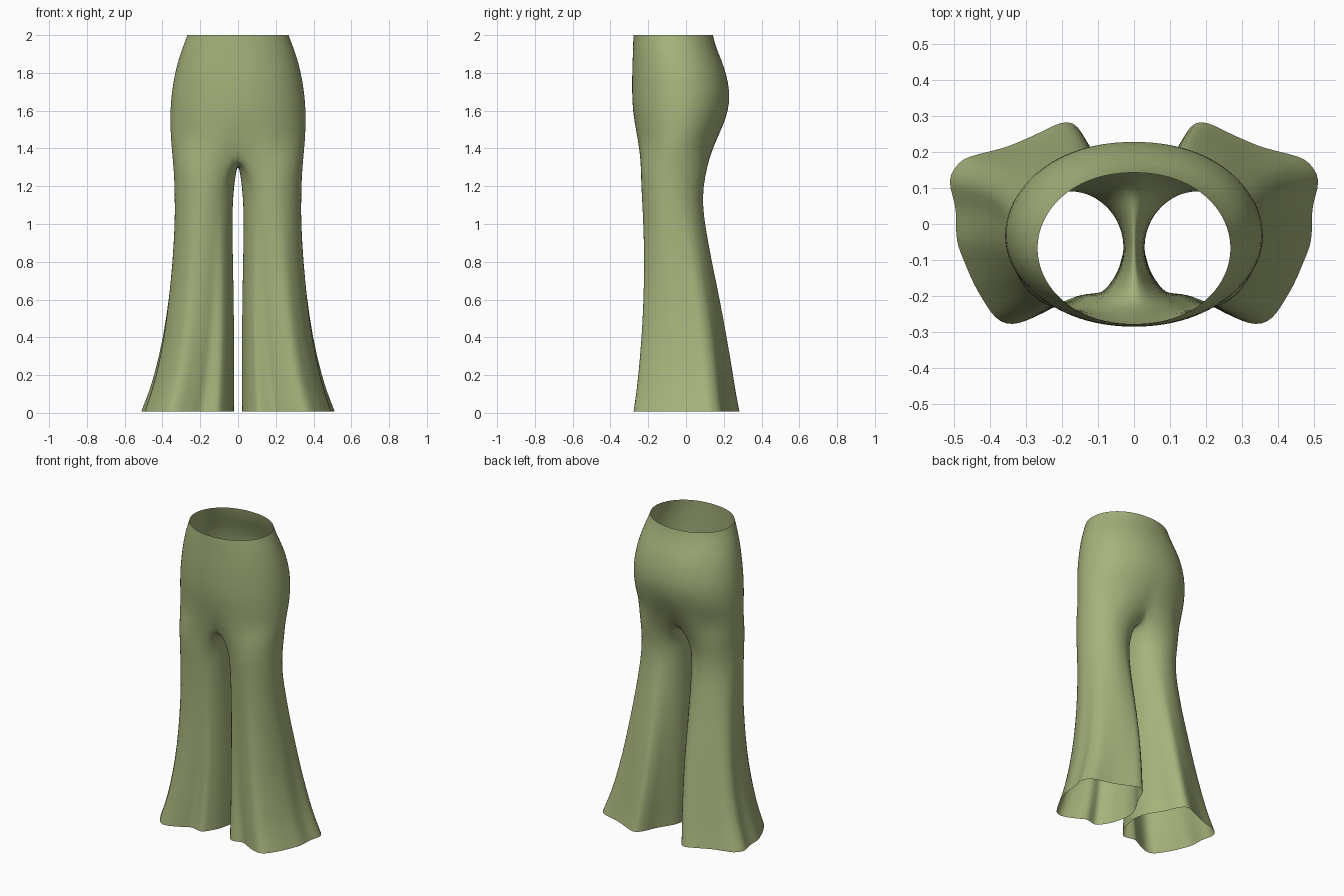
import bpy, bmesh, math

if "Cube" in bpy.data.objects:
    bpy.data.objects.remove(bpy.data.objects["Cube"])

fabric = bpy.data.materials.new("olive fabric")
fabric.diffuse_color = (0.38, 0.45, 0.20, 1)
fabric.use_nodes = True
fabric.node_tree.nodes["Principled BSDF"].inputs["Base Color"].default_value = fabric.diffuse_color

# Height, half width, front y, back y
TORSO = [(2.0, .268, -.278, .143), (1.96, .283, -.28, .152), (1.92, .298, -.281, .166),
         (1.86, .318, -.283, .19), (1.8, .333, -.285, .212), (1.7, .351, -.286, .233),
         (1.6, .359, -.282, .226), (1.5, .358, -.269, .195), (1.42, .353, -.257, .153)]
# Height, inner x, outer x, front y, back y
LEG = [(1.3, .006, .341, -.243, .112), (1.2, .021, .336, -.237, .092), (1.1, .028, .335, -.231, .089),
       (1.0, .03, .335, -.226, .1), (.8, .027, .346, -.221, .137), (.6, .022, .367, -.225, .18),
       (.4, .02, .398, -.236, .217), (.2, .02, .446, -.254, .25), (.1, .02, .48, -.266, .266),
       (.008, .02, .517, -.28, .285)]
# Hem outline of one leg, with its folds
HEM = [(.49, .05), (.517, .13), (.47, .18), (.35, .21), (.28, .24), (.2, .28), (.17, .285),
       (.13, .23), (.11, .17), (.035, .05), (.02, -.04), (.05, -.15), (.105, -.235),
       (.185, -.205), (.23, -.235), (.32, -.278), (.36, -.278), (.385, -.26), (.44, -.17), (.49, -.05)]
N, J = 48, 17                        # points round a leg, outer columns each side


def polar_hem():
    pts = []
    for x, y in HEM:
        u, v = (x - .2685) / .2485, (y - .0025) / .2825
        pts.append((math.atan2(v, u) % math.tau, math.hypot(u, v)))
    return sorted(pts)


POLAR = polar_hem()


def hem_point(a):
    """Point of the hem outline, in unit-box coordinates, in direction a."""
    a %= math.tau
    for k in range(len(POLAR)):
        a0, r0 = POLAR[k - 1]
        a1, r1 = POLAR[k]
        if k == 0:
            a0 -= math.tau
        b = a - math.tau if (k == 0 and a > a1) else a
        if a0 <= b <= a1:
            p = (r0 * math.cos(a0), r0 * math.sin(a0))
            q = (r1 * math.cos(a1), r1 * math.sin(a1))
            dx, dy = q[0] - p[0], q[1] - p[1]
            c, s = math.cos(a), math.sin(a)
            r = (p[0] * dy - p[1] * dx) / (c * dy - s * dx)
            return r * c, r * s
    return math.cos(a), math.sin(a)


def torso_arc(z, hx, yf, yb):
    cy, ry = (yf + yb) / 2, (yb - yf) / 2
    arc = []
    for j in range(-J, J + 1):
        t = j / J * math.pi / 2
        x = 0 if abs(j) == J else hx * math.cos(t) ** .94
        arc.append((x, cy + ry * math.sin(t), z))
    return arc


def leg_ring(z, xi, xo, yf, yb):
    f = max(0, 1 - z / 1.1) ** .9
    ring = []
    for j in range(-J, N - J):
        a = j * math.tau / N
        u, v = hem_point(a)
        u, v = u * f + math.cos(a) * (1 - f), v * f + math.sin(a) * (1 - f)
        ring.append((u, v))
    us, vs = [p[0] for p in ring], [p[1] for p in ring]
    fit = lambda w, ws, lo, hi: lo + (hi - lo) * (w - min(ws)) / (max(ws) - min(ws))
    return [(fit(u, us, xi, xo), fit(v, vs, yf, yb), z) for u, v in ring]


def skin(bm, a, b, closed):
    n = min(len(a), len(b))
    for i in range(n if closed else n - 1):
        k = (i + 1) % n
        bm.faces.new((a[i], b[i], b[k], a[k]))


def finish(name, bm, crotch=False):
    # Mirror the half, weld the centre seam
    dup = bmesh.ops.duplicate(bm, geom=bm.verts[:] + bm.edges[:] + bm.faces[:])["geom"]
    for v in dup:
        if isinstance(v, bmesh.types.BMVert):
            v.co.x = -v.co.x
    bmesh.ops.reverse_faces(bm, faces=[f for f in dup if isinstance(f, bmesh.types.BMFace)])
    bmesh.ops.remove_doubles(bm, verts=[v for v in bm.verts if abs(v.co.x) < 1e-5], dist=1e-4)
    if crotch:
        soft = [v for v in bm.verts if 1.25 < v.co.z < 1.55 and abs(v.co.x) < .2]
        for _ in range(3):
            bmesh.ops.smooth_vert(bm, verts=soft, factor=.5,
                                  use_axis_x=True, use_axis_y=True, use_axis_z=True)
    me = bpy.data.meshes.new(name)
    bm.to_mesh(me)
    bm.free()
    me.materials.append(fabric)
    for p in me.polygons:
        p.use_smooth = True
    ob = bpy.data.objects.new(name, me)
    bpy.context.collection.objects.link(ob)
    sub = ob.modifiers.new("smooth", 'SUBSURF')
    sub.levels = sub.render_levels = 1


# Waistband
bm = bmesh.new()
rows = [[bm.verts.new(p) for p in torso_arc(*r)] for r in TORSO[:3]]
for a, b in zip(rows, rows[1:]):
    skin(bm, a, b, False)
finish("waistband", bm)

# Hips and flared legs
bm = bmesh.new()
rows = [[bm.verts.new(p) for p in torso_arc(*r)] for r in TORSO[2:]]
for a, b in zip(rows, rows[1:]):
    skin(bm, a, b, False)
# Crotch seam closes the lowest hip row into a leg ring
z, hx, yf, yb = TORSO[-1]
count = N - 2 * J - 1
seam = []
for i in range(1, count + 1):
    s = 1 - 2 * i / (count + 1)
    seam.append(bm.verts.new((0, (yf + yb) / 2 + s * (yb - yf) / 2, 1.335 + (z - 1.335) * s * s)))
prev = rows[-1] + seam
for r in LEG:
    ring = [bm.verts.new(p) for p in leg_ring(*r)]
    skin(bm, prev, ring, True)
    prev = ring
finish("flared_trousers", bm, crotch=True)
